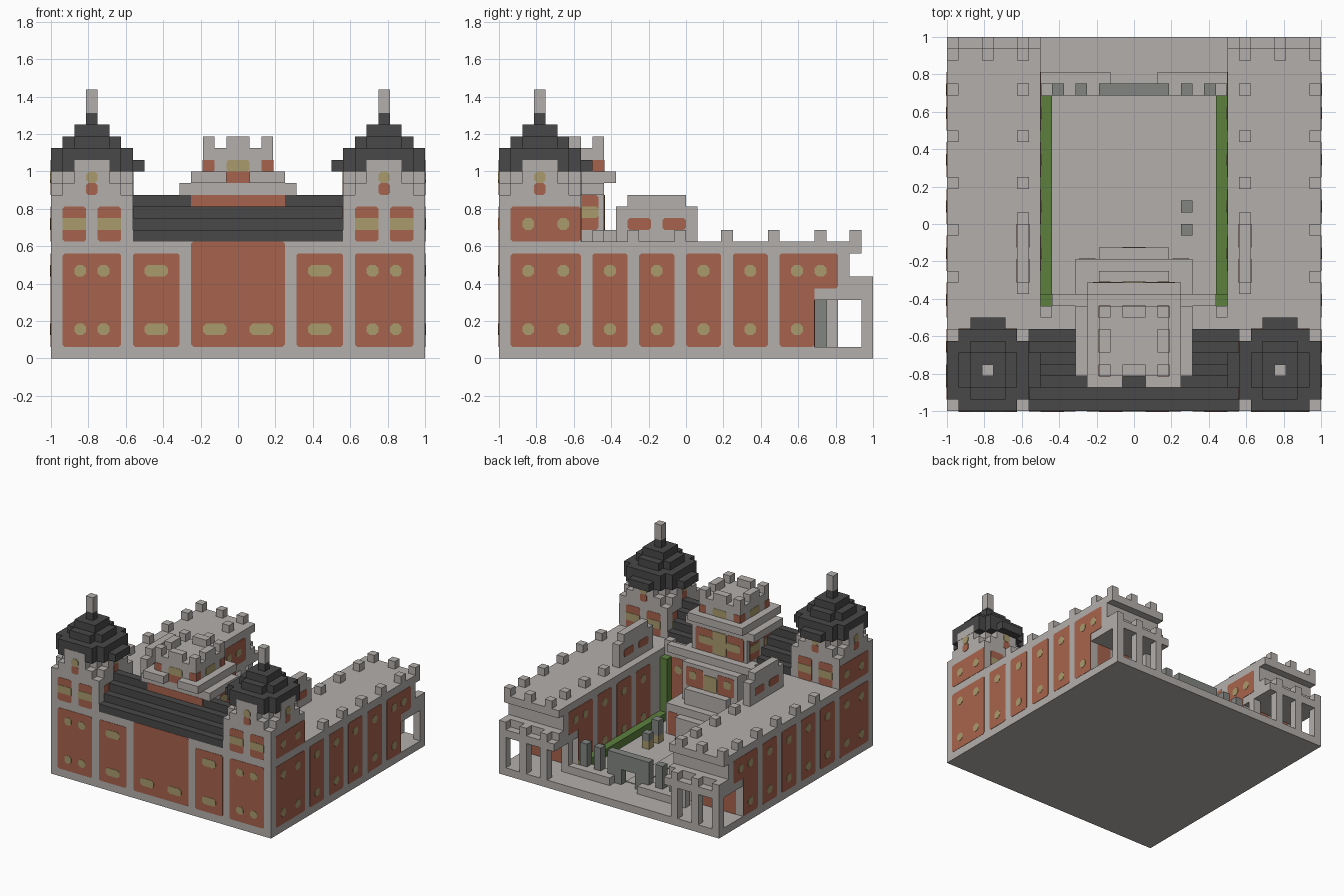
import bpy, bmesh
from mathutils import Vector

old = bpy.data.objects.get("Cube")
if old:
    bpy.data.objects.remove(old, do_unlink=True)

UNIT, SPAN = 1 / 16, 32


def material(name, colour):
    mat = bpy.data.materials.new(name)
    mat.use_nodes = True
    mat.diffuse_color = (*colour, 1)
    mat.node_tree.nodes["Principled BSDF"].inputs["Base Color"].default_value = (*colour, 1)
    return mat


STONE = material("light stone", (.45, .43, .41))
BRICK = material("red brick", (.39, .127, .075))
GLASS = material("yellow window", (.40, .33, .155))
SLATE = material("dark slate", (.065, .065, .065))
HEDGE = material("hedge green", (.107, .216, .048))
IRON = material("grey green metal", (.22, .235, .22))


def world(i, j, k):
    return Vector((i * UNIT - 1, j * UNIT - 1, k * UNIT))


def finish(name, bm, mat):
    bmesh.ops.recalc_face_normals(bm, faces=bm.faces)
    mesh = bpy.data.meshes.new(name)
    bm.to_mesh(mesh)
    bm.free()
    mesh.materials.append(mat)
    bpy.context.collection.objects.link(bpy.data.objects.new(name, mesh))


def blocks(name, mat, boxes, mirror=False):
    """Boxes as (i range, j range, k range) in grid cells, optionally mirrored in x."""
    bm = bmesh.new()
    boxes = list(boxes)
    if mirror:
        boxes += [((SPAN - i[1], SPAN - i[0]), j, k) for i, j, k in boxes]
    for i, j, k in boxes:
        low, high = world(i[0], j[0], k[0]), world(i[1], j[1], k[1])
        made = bmesh.ops.create_cube(bm, size=1)["verts"]
        for v in made:
            v.co = (low + high) / 2 + v.co * (high - low)
    finish(name, bm, mat)


def plates(name, mat, side, depth, rects, mirror=False, lift=.04, cut=.18):
    """Thin plates with clipped corners on a wall; rects are (along, height) ranges."""
    bm = bmesh.new()
    across = side in ("front", "back")
    sign = -1 if side in ("front", "right") else 1
    for flip in ((False, True) if mirror else (False,)):
        for (a, b), (c, d) in rects:
            ring = [(a + cut, c), (b - cut, c), (b, c + cut), (b, d - cut),
                    (b - cut, d), (a + cut, d), (a, d - cut), (a, c + cut)]
            shift = sign * lift
            loops = []
            for where in (depth, depth + shift):
                pts = [(p, where, q) if across else (where, p, q) for p, q in ring]
                loops.append([bm.verts.new(world(SPAN - x if flip else x, y, z)) for x, y, z in pts])
            for loop in loops:
                bm.faces.new(loop)
            for n in range(8):
                m = (n + 1) % 8
                bm.faces.new((loops[0][n], loops[0][m], loops[1][m], loops[1][n]))
    finish(name, bm, mat)


def dots(name, side, depth, spots, mirror=False, wide=1):
    rects = [((a, a + wide), (k, k + 1)) for a, k in spots]
    plates(name, GLASS, side, depth, rects, mirror, lift=.08, cut=.28)


def cell(i, j, k):
    return (i, i + 1), (j, j + 1), (k, k + 1)


# Ground slab and path
blocks("ground_slab", STONE, [((0, 32), (0, 32), (0, 1))])
blocks("courtyard_path", STONE, [((15, 17), (9, 27), (1, 1.1))])

# Front range with its stepped roof
blocks("front_range", STONE, [((7, 25), (0, 9), (1, 10))])
blocks("front_roof", SLATE, [((7, 25), (s, 7 - s), (10 + s, 11 + s)) for s in range(4)])
plates("front_side_panels", BRICK, "front", 0, [((7, 11), (1, 9))], True)
plates("front_centre_panel", BRICK, "front", 0, [((12, 20), (1, 10))])
dots("front_side_windows", "front", 0, [(8, 2), (8, 7)], True, 2)
dots("front_centre_windows", "front", 0, [(13, 2)], True, 2)

# Corner towers
blocks("tower_body", STONE, [((0, 7), (0, 7), (1, 14))], True)
for name, side, depth in (("front", "front", 0), ("outer", "right", 0),
                          ("inner", "left", 7), ("back", "back", 7)):
    if side in ("front", "right"):
        last = 6 if side == "front" else 7
        plates("tower_panel_" + name, BRICK, side, depth, [((1, last), (1, 9))], True)
        second = 4 if side == "front" else 5
        dots("tower_low_windows_" + name, side, depth, [(a, k) for a in (2, second) for k in (2, 7)], True)
    if side == "right":
        plates("tower_upper_panel", BRICK, side, depth, [((1, 7), (10, 13))], True)
        dots("tower_upper_windows", side, depth, [(2, 11), (5, 11)], True)
    else:
        pair = ((1, 3), (4, 6))
        plates("tower_upper_panel_" + name, BRICK, side, depth, [(p, (10, 13)) for p in pair], True)
        plates("tower_upper_window_" + name, GLASS, side, depth, [(p, (11, 12)) for p in pair], True, .08, .02)
    plates("tower_lantern_panel_" + name, BRICK, side, depth, [((3, 4), (14, 15))], True)
    dots("tower_lantern_window_" + name, side, depth, [(3, 15)], True)


def disc(limit, level):
    """One run of cells per row of a round layer, clipped to the plot."""
    for dy in range(-4, 5):
        reach = max((d for d in range(5) if d * d + dy * dy <= limit), default=-1)
        if reach >= 0 and dy > -4:
            yield (max(0, 3 - reach), 4 + reach), (3 + dy, 4 + dy), (level, level + 1)


blocks("tower_lantern", STONE, [*disc(13, 14), *disc(10, 15)], True)
blocks("tower_gables", STONE, [((2, 5), (-.03, .5), (16, 17)), ((-.03, .5), (2, 5), (16, 17))], True)
dome = [box for n, limit in enumerate((17, 13, 5, 2, 0)) for box in disc(limit, 16 + n)]
blocks("tower_dome", SLATE, dome, True)
blocks("tower_spire", STONE, [((3, 4), (3, 4), (21, 23))], True)

# Side wings and their battlements
blocks("wing_body", STONE, [((0, 8), (7, 27), (1, 10)), ((0, 8), (27, 30), (7, 10)),
                            ((0, 8), (30, 31), (9, 10))], True)
merlons = [cell(0, j, 10) for j in range(11, 28, 4)]
merlons += [cell(6, j, 10) for j in (19, 23, 27)]
merlons += [cell(i, 30, 10) for i in (0, 3, 6)]
blocks("wing_merlons", STONE, merlons, True)
for name, side, depth in (("outer", "right", 0), ("inner", "left", 8)):
    bays = range(8 if side == "right" else 12, 24, 4)
    panels = [((j, j + 3), (1, 9)) for j in bays] + [((24, 27), (1, 9)), ((26.7, 29), (6, 9))]
    plates("wing_panels_" + name, BRICK, side, depth, panels, True)
    spots = [(j + 1, k) for j in (*bays, 24) for k in (2, 7)] + [(27, 7)]
    dots("wing_windows_" + name, side, depth, spots, True)

# Gabled parapets standing on the wings
blocks("wing_parapet", STONE, [((6, 7), (10, 17), (10, 13)), ((6, 7), (11, 16), (13, 14))], True)
for side, depth in (("right", 6), ("left", 7)):
    plates("parapet_windows_" + side, BRICK, side, depth, [((11, 13), (11, 12)), ((14, 16), (11, 12))], True)

# Open porches at the back of the wings
columns = [((i, i + 1), (31, 32), (1, 7)) for i in (0, 3, 6)]
blocks("porch_columns", STONE, columns + [((7, 8), (28, 29), (1, 5))], True)
blocks("porch_roof", STONE, [((0, 8), (27, 32), (5, 6)), ((0, 8), (27, 31), (6, 7))], True)
plates("porch_wall_panels", BRICK, "back", 27, [((1, 3), (1, 5)), ((4, 6), (1, 5))], True)

# Central keep
blocks("keep_body", STONE, [((12, 20), (3, 9), (10, 14))])
plates("keep_front_panel", BRICK, "front", 3, [((12, 20), (12, 14))], cut=.02)
plates("keep_back_panels", BRICK, "back", 9, [((12.5, 15), (11, 14)), ((17, 19.5), (11, 14))])
plates("keep_back_window", GLASS, "back", 9, [((15, 17), (11, 14)), ((13, 15), (12, 13)), ((17, 19), (12, 13))], lift=.08)
plates("keep_side_panels", BRICK, "right", 12, [((3.5, 5.5), (11, 14)), ((6.5, 8.5), (11, 14))], True)
plates("keep_side_windows", GLASS, "right", 12, [((3.5, 5.5), (12, 13)), ((6.5, 8.5), (12, 13))], True, .08)
blocks("keep_lower_cornice", STONE, [((11, 21), (3, 9), (14, 15))])
blocks("keep_upper_cornice", STONE, [((12, 20), (3, 10), (15, 16)), ((12, 15), (2, 3), (15, 16)),
                                     ((17, 20), (2, 3), (15, 16))])
blocks("keep_top", STONE, [((13, 19), (3, 9), (16, 18))])
plates("keep_notch_panel", BRICK, "front", 3, [((15, 17), (15, 16))], cut=.02)
for side, depth in (("front", 3), ("back", 9)):
    plates("keep_top_panels_" + side, BRICK, side, depth, [((13, 14), (16, 17))], True, cut=.1)
    plates("keep_top_window_" + side, GLASS, side, depth, [((15, 17), (16, 17))])
plates("keep_top_side_panels", BRICK, "right", 13, [((3, 4), (16, 17)), ((8, 9), (16, 17))], True, cut=.1)
plates("keep_top_side_windows", GLASS, "right", 13, [((5, 7), (16, 17))], True)
crown = [((13, 14), (j, j + 1), (18, 19)) for j in (3, 8)] + [((13, 14), (5, 7), (18, 19))]
blocks("keep_merlons", STONE, crown, True)
blocks("keep_middle_merlons", STONE, [((15, 17), (j, j + 1), (18, 19)) for j in (3, 8)])

# Courtyard facade: balconies, bay and portico
blocks("upper_balcony", STONE, [((9, 23), (9, 10), (10, 11))])
blocks("facade_merlons", STONE, [cell(8, 8, 10), cell(11, 8, 10)], True)
blocks("facade_bay", STONE, [((12, 20), (9, 11), (5, 10)), ((13, 19), (11, 12), (5, 7))])
plates("bay_panels", BRICK, "back", 11, [((12.5, 15), (7, 9.5))], True)
plates("bay_windows", GLASS, "back", 11, [((15, 17), (7, 9)), ((13, 14), (8, 9)), ((18, 19), (8, 9))], lift=.08)
plates("facade_panels", BRICK, "back", 9, [((9, 11), (1, 9))], True)
dots("facade_windows", "back", 9, [(9.5, 2), (9.5, 7)], True)
blocks("portico", STONE, [((11, 21), (9, 13), (1, 5)), ((13, 19), (13, 14), (1, 4))])
plates("portico_panels", BRICK, "back", 13, [((11.3, 12.7), (1, 4))], True)
plates("portico_door", IRON, "back", 14, [((15, 17), (1, 3))])

# Garden: hedges, climbing plants, posts
blocks("hedges", HEDGE, [((8, 9), (9, 27), (1, 2)), ((8, 9), (9, 10), (2, 9))], True)
blocks("garden_post_tops", IRON, [cell(20, 17, 2), ((20, 21), (15, 16), (2, 4))])
blocks("garden_post_bases", GLASS, [cell(20, 17, 1), cell(20, 15, 1)])

# Rear screen with gateway and benches
blocks("screen_piers", IRON, [((9, 10), (27, 28), (1, 5)), ((11, 12), (27, 28), (1, 5)),
                              ((13, 15), (27, 28), (1, 5))], True)
blocks("screen_gate_lintel", IRON, [((15, 17), (27, 28), (3, 5))])
blocks("screen_infill", STONE, [cell(10, 27, 1), cell(12, 27, 1)], True)
blocks("benches", STONE, [((8, 14), (28, 29), (1, 2))], True)
